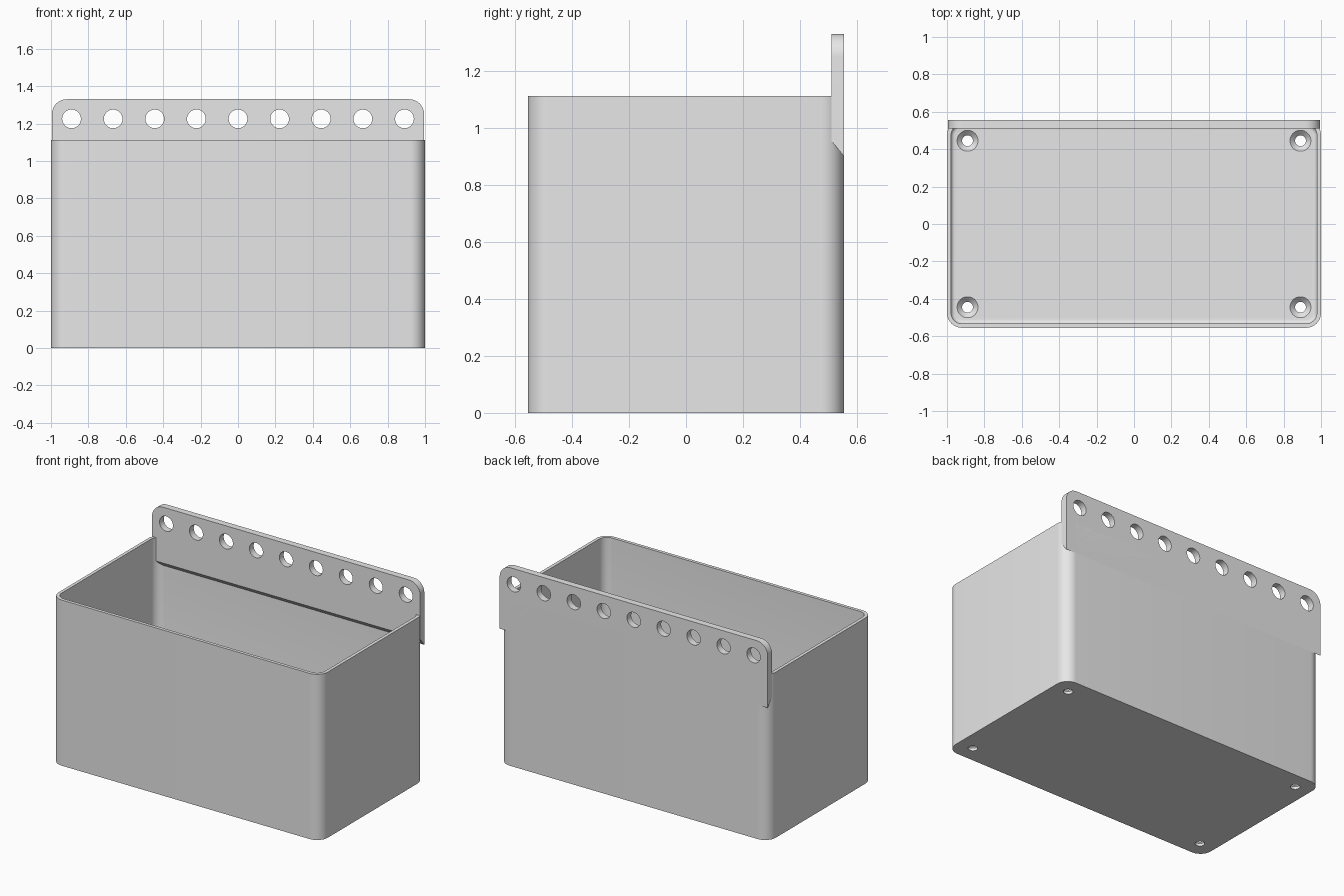
import bpy
import bmesh
from math import cos, sin, pi, radians

cube = bpy.data.objects.get("Cube")
if cube:
    bpy.data.objects.remove(cube, do_unlink=True)

grey = bpy.data.materials.new("light grey")
grey.use_nodes = True
grey.diffuse_color = (0.8, 0.8, 0.8, 1)
grey.node_tree.nodes["Principled BSDF"].inputs["Base Color"].default_value = grey.diffuse_color

HALF_X, HALF_Y, HEIGHT = 1.0, 0.555, 1.112
WALL, FLOOR, FILLET, CORNER = 0.022, 0.045, 0.02, 0.08
PLATE_FRONT, PLATE_TOP = 0.51, 1.33


def rounded_rect(inset, z):
    """Ring of points around a rounded rectangle at height z."""
    r = CORNER - inset
    ring = []
    for i, (sx, sy) in enumerate([(1, 1), (-1, 1), (-1, -1), (1, -1)]):
        for k in range(13):
            a = (i + k / 12) * pi / 2
            ring.append((sx * (HALF_X - CORNER) + r * cos(a),
                         sy * (HALF_Y - CORNER) + r * sin(a), z))
    return ring


def circle(x, y, z, r, upright=False):
    """Ring of points; upright circles lie in the xz plane."""
    turns = [2 * pi * k / 40 for k in range(40)]
    if upright:
        return [(x + r * cos(a), y, z + r * sin(a)) for a in turns]
    return [(x + r * cos(a), y + r * sin(a), z) for a in turns]


def loft(bm, rings):
    """Skin a series of equal rings and cap both ends."""
    rows = [[bm.verts.new(p) for p in ring] for ring in rings]
    n = len(rows[0])
    for low, high in zip(rows, rows[1:]):
        for i in range(n):
            j = (i + 1) % n
            bm.faces.new((low[i], low[j], high[j], high[i]))
    bm.faces.new(rows[0][::-1])
    bm.faces.new(rows[-1])


def make_object(name, lofts):
    bm = bmesh.new()
    for rings in lofts:
        loft(bm, rings)
    bmesh.ops.recalc_face_normals(bm, faces=bm.faces)
    mesh = bpy.data.meshes.new(name)
    bm.to_mesh(mesh)
    bm.free()
    mesh.materials.append(grey)
    obj = bpy.data.objects.new(name, mesh)
    bpy.context.collection.objects.link(obj)
    return obj


def cut_and_shade(obj, cutter):
    """Drill the cutter out of the part, then smooth its curves."""
    cutter.hide_render = True
    mod = obj.modifiers.new("holes", "BOOLEAN")
    mod.operation = "DIFFERENCE"
    mod.solver = "EXACT"
    mod.object = cutter
    bpy.ops.object.select_all(action="DESELECT")
    bpy.context.view_layer.objects.active = obj
    obj.select_set(True)
    bpy.ops.object.modifier_apply(modifier=mod.name)
    bpy.data.objects.remove(cutter, do_unlink=True)
    bpy.ops.object.shade_smooth_by_angle(angle=radians(30))


# Open bin: outside, rim, inside walls, filleted floor
rings = [rounded_rect(0, 0), rounded_rect(0, HEIGHT), rounded_rect(WALL, HEIGHT)]
for k in range(5):
    a = k / 4 * pi / 2
    rings.append(rounded_rect(WALL + FILLET * (1 - cos(a)),
                              FLOOR + FILLET * (1 - sin(a))))
bin_body = make_object("bin_body", [rings])

# Countersunk screw holes in the floor corners
screws = []
for x in (-0.89, 0.89):
    for y in (-0.445, 0.445):
        screws.append([circle(x, y, -0.05, 0.029), circle(x, y, 0.018, 0.029),
                       circle(x, y, FLOOR, 0.056), circle(x, y, 0.1, 0.056)])
cut_and_shade(bin_body, make_object("screw_cutter", screws))


# Hanging plate at the back, with rounded top corners and a sloped underside
def plate_outline(y, bottom):
    w, r = 0.995, 0.08
    ring = [(-w, y, bottom), (w, y, bottom)]
    for side in (0, 1):
        for k in range(13):
            a = (side + k / 12) * pi / 2
            ring.append(((1 - 2 * side) * (w - r) + r * cos(a), y,
                         PLATE_TOP - r + r * sin(a)))
    return ring


plate = make_object("hanging_plate", [[plate_outline(PLATE_FRONT, 0.955),
                                       plate_outline(HALF_Y, 0.9)]])

# Row of peg holes
pegs = [[circle(i * 0.2225, y, 1.225, 0.05, True) for y in (0.4, 0.7)]
        for i in range(-4, 5)]
cut_and_shade(plate, make_object("peg_cutter", pegs))
